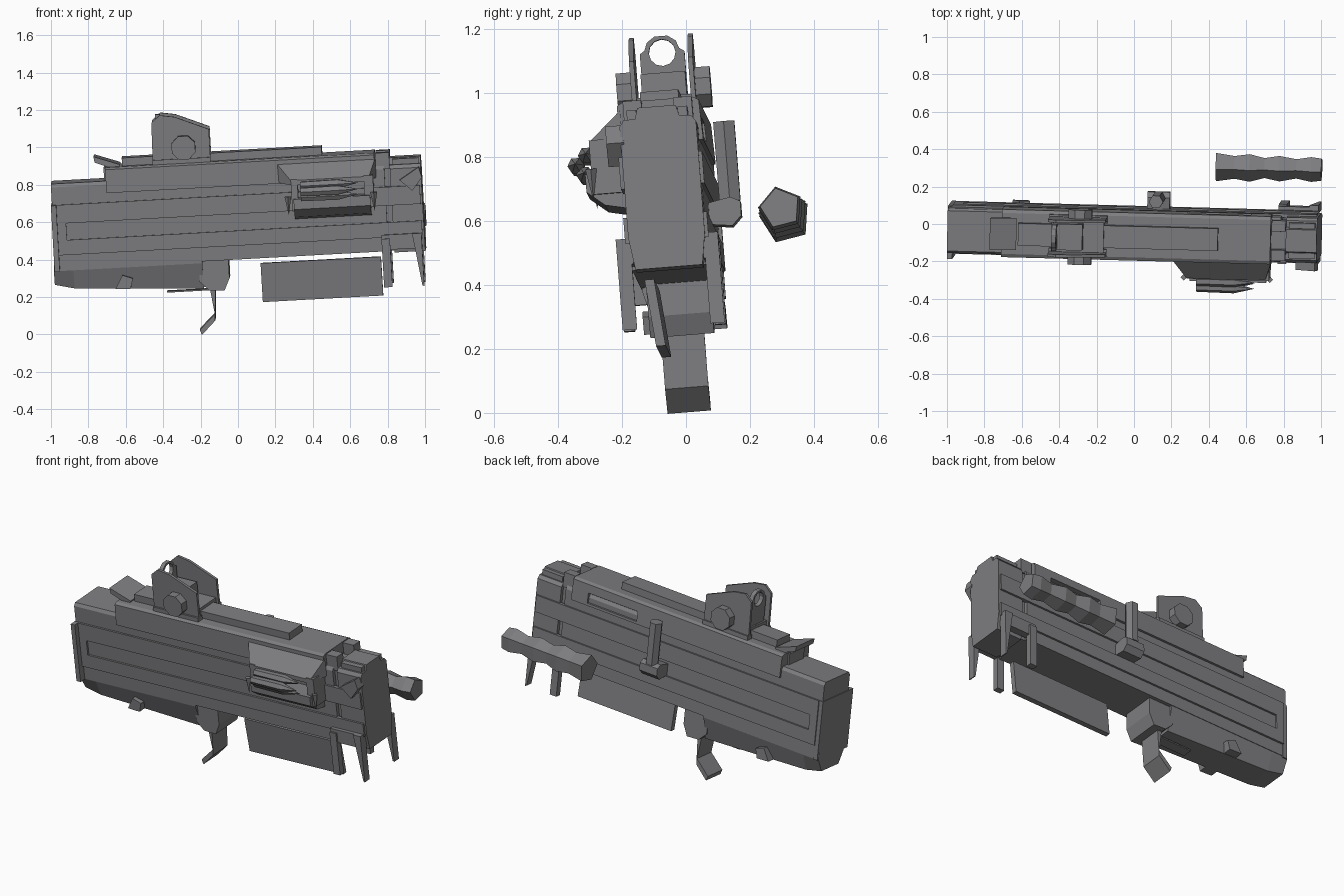
import bpy, bmesh, math
from mathutils import Matrix, Vector

old = bpy.data.objects.get("Cube")
if old:
    bpy.data.objects.remove(old)

grey = bpy.data.materials.new("gunmetal grey")
grey.use_nodes = True
COLOUR = (0.21, 0.21, 0.22, 1)
grey.diffuse_color = COLOUR
grey.node_tree.nodes["Principled BSDF"].inputs["Base Color"].default_value = COLOUR

# The whole assembly leans slightly on all three axes
LEAN = (Matrix.Translation((0, -0.042, 0.6)) @ Matrix.Rotation(-0.027, 4, 'Z')
        @ Matrix.Rotation(-0.055, 4, 'Y') @ Matrix.Rotation(0.08, 4, 'X')
        @ Matrix.Translation((0, 0, -0.6)))


def finish(name, bm):
    bmesh.ops.remove_doubles(bm, verts=bm.verts, dist=0.0005)
    bmesh.ops.recalc_face_normals(bm, faces=bm.faces)
    bm.transform(LEAN)
    mesh = bpy.data.meshes.new(name)
    bm.to_mesh(mesh)
    bm.free()
    mesh.materials.append(grey)
    obj = bpy.data.objects.new(name, mesh)
    bpy.context.collection.objects.link(obj)
    return obj


def loft(name, rings):
    bm = bmesh.new()
    loops = [[bm.verts.new(p) for p in ring] for ring in rings]
    n = len(loops[0])
    for a, b in zip(loops, loops[1:]):
        for i in range(n):
            bm.faces.new((a[i], a[(i + 1) % n], b[(i + 1) % n], b[i]))
    bm.faces.new(loops[0])
    bm.faces.new(loops[-1][::-1])
    return finish(name, bm)


def side_shape(name, pts, y0, y1):
    """Outline in x, z pushed across y."""
    return loft(name, [[(x, y, z) for x, z in pts] for y in (y0, y1)])


def section(name, pts, x0, x1):
    """Cross-section in y, z pushed along x."""
    return loft(name, [[(x, y, z) for y, z in pts] for x in (x0, x1)])


def box(name, x0, x1, y0, y1, z0, z1):
    return section(name, [(y0, z0), (y1, z0), (y1, z1), (y0, z1)], x0, x1)


def symmetric(half):
    return half + [(-y, z) for y, z in reversed(half)]


def turned(name, axis, centre, stations, sides, phase=0.0):
    """Stack of polygon rings along an axis: stations are (offset, radius)."""
    a = "xyz".index(axis)
    rings = []
    for t, r in stations:
        ring = []
        for i in range(sides):
            ang = phase + math.tau * i / sides
            p = Vector(centre)
            p[a] += t
            p[(a + 1) % 3] += r * math.cos(ang)
            p[(a + 2) % 3] += r * math.sin(ang)
            ring.append(p)
        rings.append(ring)
    return loft(name, rings)


def cut(target, cutter):
    mod = target.modifiers.new("cut", 'BOOLEAN')
    mod.object = cutter
    mod.solver = 'EXACT'
    cutter.hide_render = True
    cutter.hide_viewport = True
    cutter.display_type = 'WIRE'


# Main body, tapered lower stock and trigger housing
section("body", symmetric([(0.12, 0.41), (0.12, 0.85), (0.108, 0.868)]), -0.985, 0.8)
stock = [(-0.99, 0.45), (-0.995, 0.325), (-0.89, 0.3), (-0.2, 0.262), (-0.2, 0.45)]
loft("lower_stock", [[(x, y, max(z, low)) for x, z in stock]
                     for y, low in ((-0.117, 0.4), (-0.08, 0), (0.08, 0), (0.117, 0.4))])
side_shape("trigger_housing", [(-0.22, 0.43), (-0.22, 0.3), (-0.17, 0.25), (-0.09, 0.245),
                               (-0.06, 0.31), (-0.06, 0.43)], -0.1, 0.1)
side_shape("trigger", [(-0.17, 0.27), (-0.15, 0.12), (-0.235, 0.04), (-0.225, 0.012),
                       (-0.15, 0.085), (-0.14, 0.25)], -0.068, 0.068)
box("trigger_strip", -0.4, -0.17, -0.03, 0.03, 0.246, 0.254)
section("muzzle_block", symmetric([(0.105, 0.4), (0.12, 0.5), (0.12, 0.85),
                                   (0.105, 0.87), (0.07, 0.87), (0.06, 0.905)]), 0.83, 0.995)
box("muzzle_neck", 0.78, 0.85, -0.1, 0.1, 0.41, 0.86)
box("butt_plate", -0.99, -0.962, -0.16, 0.125, 0.4, 0.755)

# Upper cover with a side slot, and the rail on top
cover = section("top_cover", symmetric([(0.133, 0.805), (0.128, 0.93), (0.11, 0.94)]), -0.69, 0.75)
cut(cover, box("slot_cutter", 0.3, 0.64, 0.1, 0.2, 0.82, 0.88))
box("top_rail", -0.6, 0.47, -0.06, 0.06, 0.93, 0.983)
side_shape("rear_flap", [(-0.75, 1.0), (-0.61, 0.95), (-0.62, 0.918), (-0.745, 0.968)], -0.085, 0.085)
box("flap_base", -0.7, -0.62, -0.07, 0.07, 0.85, 0.935)

# Parts repeated on both sides
for side, word in ((-1, "right"), (1, "left")):
    def pair(a, b):
        return sorted((side * a, side * b))
    box(word + "_upper_band", -0.965, 0.985, *pair(0.11, 0.131), 0.655, 0.755)
    box(word + "_lower_band", -0.965, 0.985, *pair(0.11, 0.131), 0.485, 0.565)
    box(word + "_band_end", -0.965, -0.915, *pair(0.11, 0.131), 0.56, 0.66)
    box(word + "_front_bar", 0.765, 0.81, *pair(0.125, 0.16), 0.22, 0.48)
    side_shape(word + "_front_spike", [(0.93, 0.5), (0.98, 0.5), (0.98, 0.215), (0.97, 0.22)],
               *pair(0.115, 0.16))
    box(word + "_bar_mount", 0.765, 0.98, *pair(0.11, 0.15), 0.42, 0.5)
    side_shape(word + "_sling_lug", [(-0.67, 0.29), (-0.63, 0.36), (-0.575, 0.34), (-0.59, 0.285)],
               *pair(0.08, 0.13))
    box(word + "_front_bracket", 0.755, 0.83, *pair(0.05, 0.108), 0.85, 0.938)
    side_shape(word + "_sight_wall", [(-0.435, 0.92), (-0.43, 1.165), (-0.385, 1.203), (-0.305, 1.19),
                                      (-0.125, 1.115), (-0.125, 0.92)], *pair(0.085, 0.1))
    turned(word + "_sight_knob", 'y', (-0.265, side * 0.095, 1.025),
           [(0, 0.068), (side * 0.052, 0.068)], 8, math.pi / 8)
    box(word + "_sight_foot", -0.435, -0.125, *pair(0.07, 0.11), 0.91, 0.965)
    box(word + "_muzzle_rail", 0.845, 0.985, *pair(0.065, 0.095), 0.86, 0.9)

# Sight base and ring
box("sight_base", -0.42, -0.14, -0.09, 0.09, 0.93, 1.0)
box("ring_foot", -0.41, -0.25, -0.07, 0.07, 0.98, 1.08)
ring = section("sight_ring", symmetric([(0.07, 0.99), (0.07, 1.15), (0.055, 1.16),
                                        (0.045, 1.185), (0.02, 1.202)]), -0.41, -0.385)
cut(ring, turned("ring_cutter", 'x', (-0.4, 0, 1.15), [(-0.1, 0.042), (0.1, 0.042)], 12))

# Bolt housing on the right side, open in the middle
loft("housing_roof", [[(x0, y, z0), (x1, y, z0), (x1, y, z1), (x0, y, z1)]
                      for y, x0, x1, z0, z1 in ((-0.12, 0.225, 0.755, 0.81, 0.915),
                                                (-0.225, 0.3, 0.72, 0.8, 0.825))])
section("housing_tray", [(-0.12, 0.61), (-0.19, 0.625), (-0.245, 0.67), (-0.245, 0.725),
                         (-0.12, 0.725)], 0.31, 0.72)
for x0, x1, word in ((0.3, 0.335, "rear"), (0.69, 0.74, "front")):
    box("housing_%s_post" % word, x0, x1, -0.225, -0.12, 0.66, 0.83)
for x, word in ((0.28, "rear"), (0.74, "front")):
    turned("housing_%s_fin" % word, 'z', (x, -0.225, 0.64), [(0, 0.0), (0.1, 0.018)], 4)
for i, (y, z) in enumerate(((-0.25, 0.735), (-0.275, 0.765), (-0.24, 0.795))):
    turned("bolt_spike_%d" % (i + 1), 'x', (0.35, y, z),
           [(0, 0.024), (0.2, 0.027), (0.31, 0.0)], 6)

# Tilted catch on the right of the muzzle
side_shape("muzzle_catch", [(0.88, 0.79), (0.945, 0.73), (1.0, 0.8), (0.985, 0.855)], -0.165, -0.11)

# Hand guard plate below the front
section("guard_plate", [(-0.085, 0.38), (-0.055, 0.38), (-0.035, 0.17), (-0.065, 0.17)], 0.11, 0.755)

# Charging handle on the left side
section("handle_block", [(0.11, 0.57), (0.19, 0.56), (0.22, 0.59), (0.22, 0.635), (0.19, 0.65),
                         (0.11, 0.635)], 0.07, 0.19)
turned("handle_post", 'z', (0.13, 0.187, 0.64), [(0, 0.038), (0.25, 0.038)], 6)

# Separate wavy five-sided grip
turned("loose_grip", 'x', (0.43, 0.362, 0.557),
       [(0, 0.082), (0.1, 0.066), (0.18, 0.08), (0.26, 0.058), (0.34, 0.074),
        (0.43, 0.056), (0.51, 0.072), (0.565, 0.064)], 5, math.radians(100))
